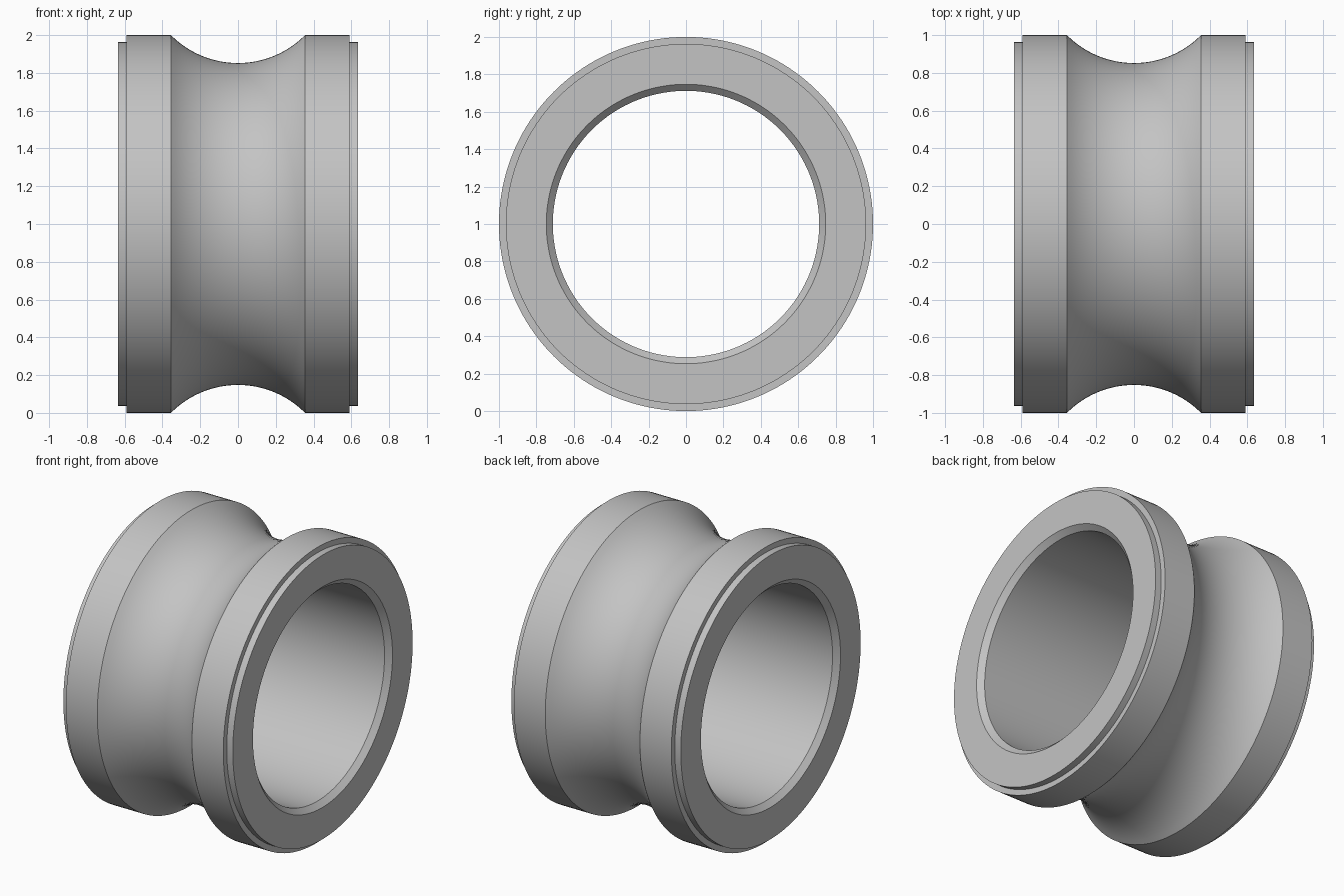
import bpy, bmesh, math

if "Cube" in bpy.data.objects:
    bpy.data.objects.remove(bpy.data.objects["Cube"], do_unlink=True)

SEGMENTS = 160
ARC_STEPS = 24
GROOVE_R = 0.5      # radius of the rounded groove
GROOVE_HALF = 0.355  # half width of the groove

# Plain metal
grey = bpy.data.materials.new("plain_grey")
grey.use_nodes = True
colour = (0.55, 0.55, 0.55, 1)
grey.diffuse_color = colour
grey.node_tree.nodes["Principled BSDF"].inputs["Base Color"].default_value = colour

# Half section as (x, radius): bore, chamfer, end face, lip, shoulder, rim
side = [(0.60, 0.712), (0.635, 0.747), (0.635, 0.963), (0.59, 0.963), (0.59, 1.0)]

# Concave groove between the two rims
angle = math.asin(GROOVE_HALF / GROOVE_R)
centre = 1 + GROOVE_R * math.cos(angle)
groove = []
for i in range(ARC_STEPS + 1):
    a = angle * (1 - 2 * i / ARC_STEPS)
    groove.append((GROOVE_R * math.sin(a), centre - GROOVE_R * math.cos(a)))

profile = side + groove + [(-x, r) for x, r in reversed(side)]

# Revolve the closed section around the x axis
bm = bmesh.new()
rings = []
for s in range(SEGMENTS):
    t = 2 * math.pi * s / SEGMENTS
    rings.append([bm.verts.new((x, r * math.cos(t), 1 + r * math.sin(t)))
                  for x, r in profile])
n = len(profile)
for s in range(SEGMENTS):
    a, b = rings[s], rings[(s + 1) % SEGMENTS]
    for i in range(n):
        j = (i + 1) % n
        bm.faces.new((a[i], a[j], b[j], b[i]))
bmesh.ops.recalc_face_normals(bm, faces=bm.faces)
mesh = bpy.data.meshes.new("grooved_ring")
bm.to_mesh(mesh)
bm.free()
mesh.materials.append(grey)

ring = bpy.data.objects.new("grooved_ring", mesh)
bpy.context.collection.objects.link(ring)
bpy.ops.object.select_all(action='DESELECT')
ring.select_set(True)
bpy.context.view_layer.objects.active = ring
bpy.ops.object.shade_smooth_by_angle(angle=math.radians(30))
